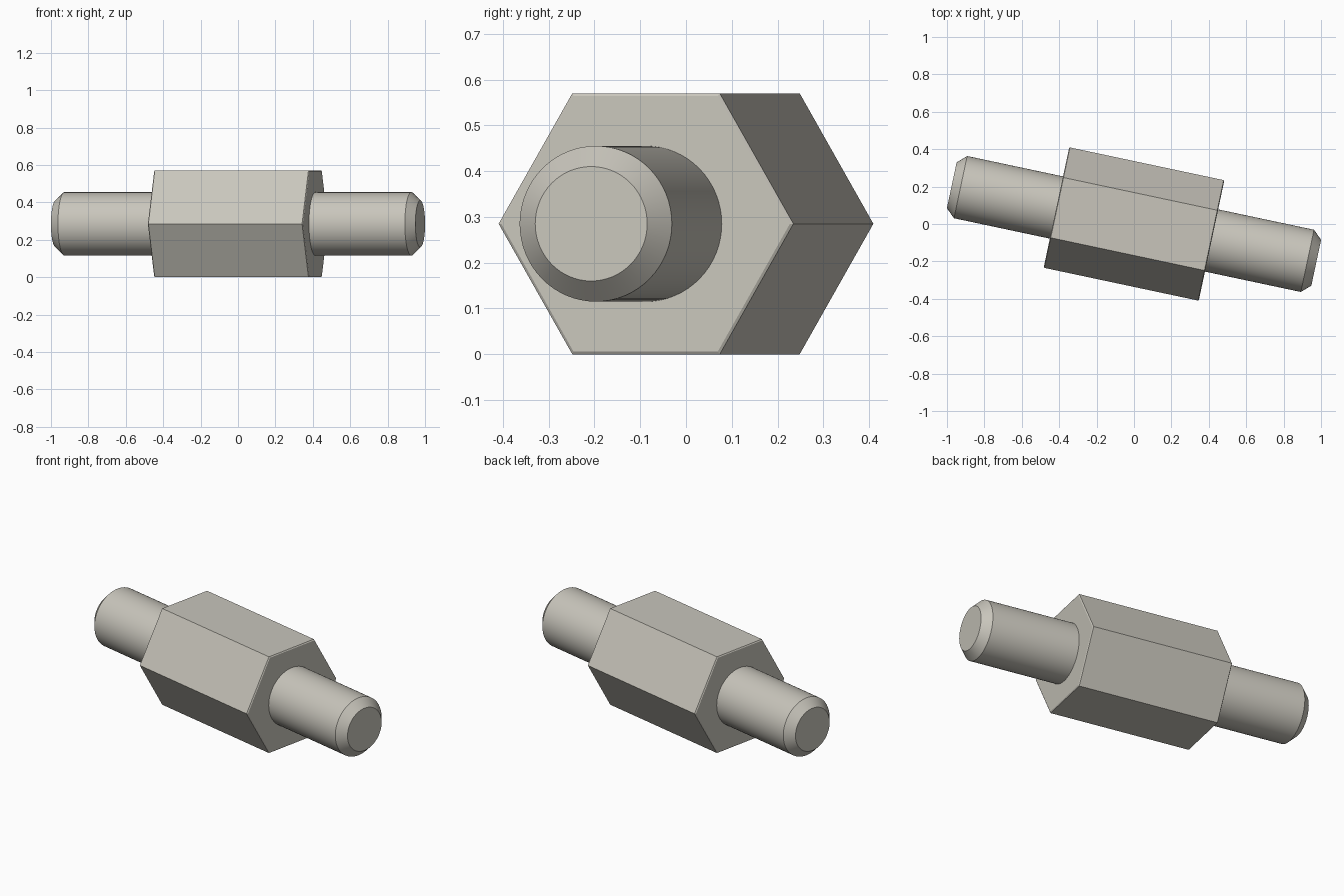
import bpy, bmesh
from math import cos, sin, pi, radians

cube = bpy.data.objects.get("Cube")
if cube:
    bpy.data.objects.remove(cube, do_unlink=True)

YAW = radians(-12)      # the fitting lies diagonally on the ground
AXIS_HEIGHT = 0.285
COLOUR = (0.58, 0.56, 0.50, 1)

steel = bpy.data.materials.new("warm grey steel")
steel.use_nodes = True
steel.diffuse_color = COLOUR
steel.node_tree.nodes["Principled BSDF"].inputs["Base Color"].default_value = COLOUR


def turned_part(name, profile, sides, smooth=False):
    """Closed solid with rings of the given (position, radius) along its x axis."""
    bm = bmesh.new()
    rings = []
    for x, r in profile:
        angles = [2 * pi * i / sides for i in range(sides)]
        rings.append([bm.verts.new((x, r * cos(a), r * sin(a))) for a in angles])
    for a, b in zip(rings, rings[1:]):
        for i in range(sides):
            j = (i + 1) % sides
            bm.faces.new((a[i], a[j], b[j], b[i]))
    bm.faces.new(rings[0])
    bm.faces.new(rings[-1])
    bmesh.ops.recalc_face_normals(bm, faces=bm.faces)
    mesh = bpy.data.meshes.new(name)
    bm.to_mesh(mesh)
    bm.free()
    mesh.materials.append(steel)
    obj = bpy.data.objects.new(name, mesh)
    bpy.context.collection.objects.link(obj)
    obj.location.z = AXIS_HEIGHT
    obj.rotation_euler.z = YAW
    if smooth:
        bpy.ops.object.select_all(action='DESELECT')
        obj.select_set(True)
        bpy.context.view_layer.objects.active = obj
        bpy.ops.object.shade_smooth_by_angle(angle=radians(30))
    return obj


# Hexagonal body with a fine chamfer at each end
flat_to_corner = 1 / cos(pi / 6)
outer = AXIS_HEIGHT * flat_to_corner
inner = (AXIS_HEIGHT - 0.006) * flat_to_corner
turned_part("hex_body", [(-0.424, inner), (-0.42, outer),
                         (0.42, outer), (0.424, inner)], 6)

# Round studs with chamfered tips, one at each end
for side, label in ((-1, "right"), (1, "left")):
    profile = [(0.41, 0.17), (0.948, 0.17), (0.996, 0.125)]
    turned_part(label + "_stud", [(side * x, r) for x, r in profile], 64, smooth=True)
